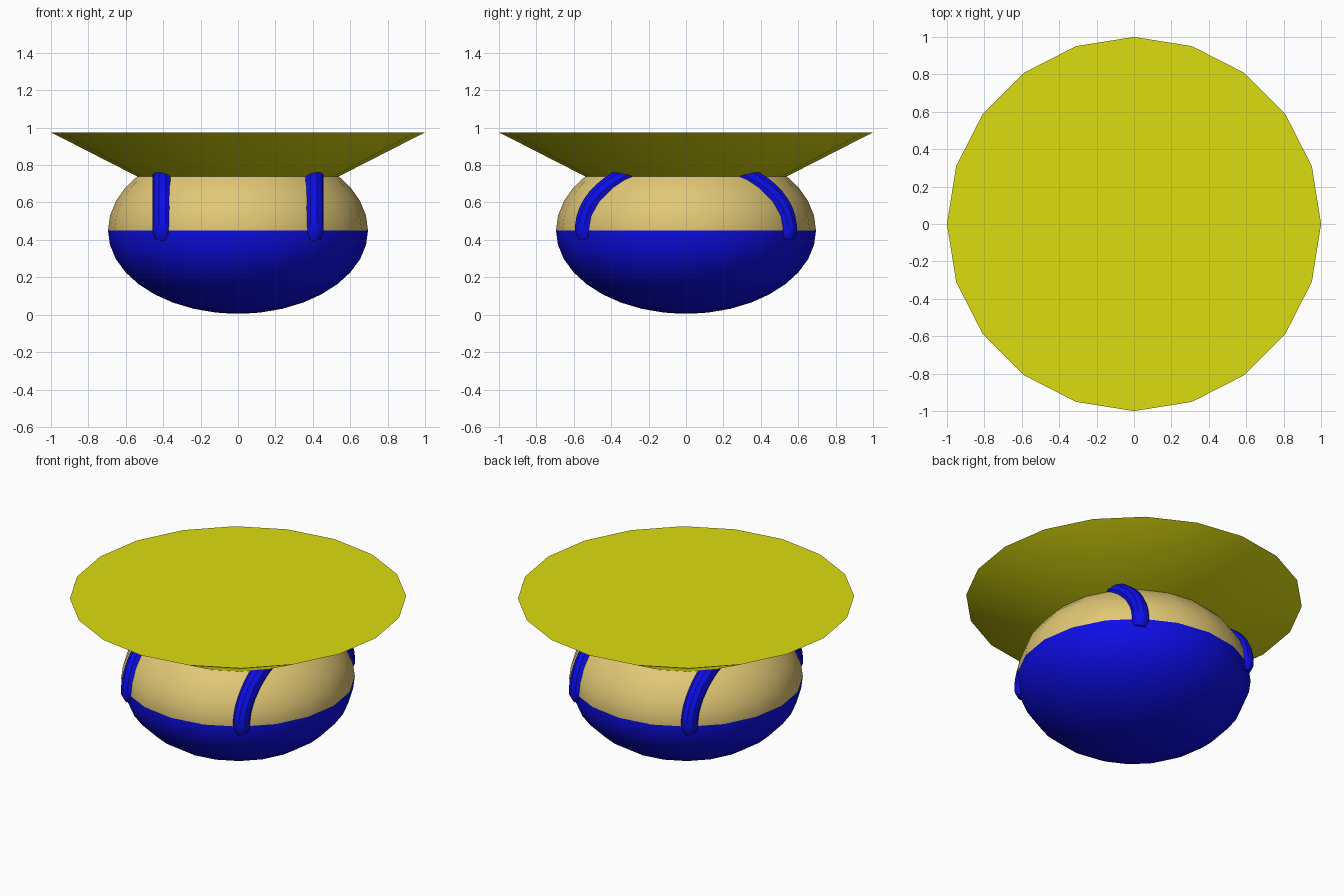
import bpy, bmesh
from math import sin, cos, pi, radians

cube = bpy.data.objects.get("Cube")
if cube:
    bpy.data.objects.remove(cube, do_unlink=True)


def material(name, rgb):
    m = bpy.data.materials.new(name)
    m.use_nodes = True
    m.diffuse_color = (*rgb, 1)
    m.node_tree.nodes["Principled BSDF"].inputs["Base Color"].default_value = (*rgb, 1)
    return m


blue = material("blue", (0.004, 0.004, 0.8))
tan = material("tan", (0.76, 0.58, 0.18))
yellow = material("yellow", (0.72, 0.72, 0.005))


def finish(name, bm, *mats):
    bmesh.ops.recalc_face_normals(bm, faces=bm.faces)
    me = bpy.data.meshes.new(name)
    bm.to_mesh(me)
    bm.free()
    ob = bpy.data.objects.new(name, me)
    bpy.context.collection.objects.link(ob)
    for m in mats:
        me.materials.append(m)
    bpy.ops.object.select_all(action="DESELECT")
    ob.select_set(True)
    bpy.context.view_layer.objects.active = ob
    bpy.ops.object.shade_smooth_by_angle(angle=radians(35))
    return ob


def loft(bm, rings):
    """Bridge rings of points and cap both ends."""
    loops = [[bm.verts.new(p) for p in ring] for ring in rings]
    n = len(loops[0])
    for a, b in zip(loops, loops[1:]):
        for i in range(n):
            j = (i + 1) % n
            bm.faces.new((a[i], a[j], b[j], b[i]))
    bm.faces.new(loops[0])
    bm.faces.new(loops[-1])


def circle(r, z, n=20):
    return [(r * cos(2 * pi * i / n), r * sin(2 * pi * i / n), z) for i in range(n)]


# Rounded body: blue below the waist, tan above
WAIST, RADIUS, LOWER, UPPER = 0.45, 0.695, 0.445, 0.46
bm = bmesh.new()
angles = [radians(a) for a in (-88, *range(-80, 81, 10), 88)]
loft(bm, [circle(RADIUS * cos(a), WAIST + sin(a) * (UPPER if a > 0 else LOWER))
          for a in angles])
for f in bm.faces:
    f.material_index = int(f.calc_center_median().z > WAIST)
finish("body", bm, blue, tan)

# Wide flat-topped cone hat
bm = bmesh.new()
loft(bm, [circle(0.54, 0.74), circle(1.0, 0.975)])
finish("hat", bm, yellow)


# Straps: round tubes arching over the body from front to back
def strap(name, x, tube=0.053, a=0.543, b=0.35, steps=32, sides=10):
    bm = bmesh.new()
    rings = []
    for s in range(steps + 1):
        t = radians(-9) + radians(198) * s / steps
        ny, nz = cos(t) / a, sin(t) / b
        length = (ny * ny + nz * nz) ** 0.5
        ny, nz = ny / length, nz / length
        r = tube * (0.7 if s in (0, steps) else 1)
        rings.append([(x + r * cos(2 * pi * k / sides),
                       a * cos(t) + ny * r * sin(2 * pi * k / sides),
                       0.46 + b * sin(t) + nz * r * sin(2 * pi * k / sides))
                      for k in range(sides)])
    loft(bm, rings)
    finish(name, bm, blue)


for side, x in (("left", 0.405), ("right", -0.405)):
    strap(side + "_strap", x)
